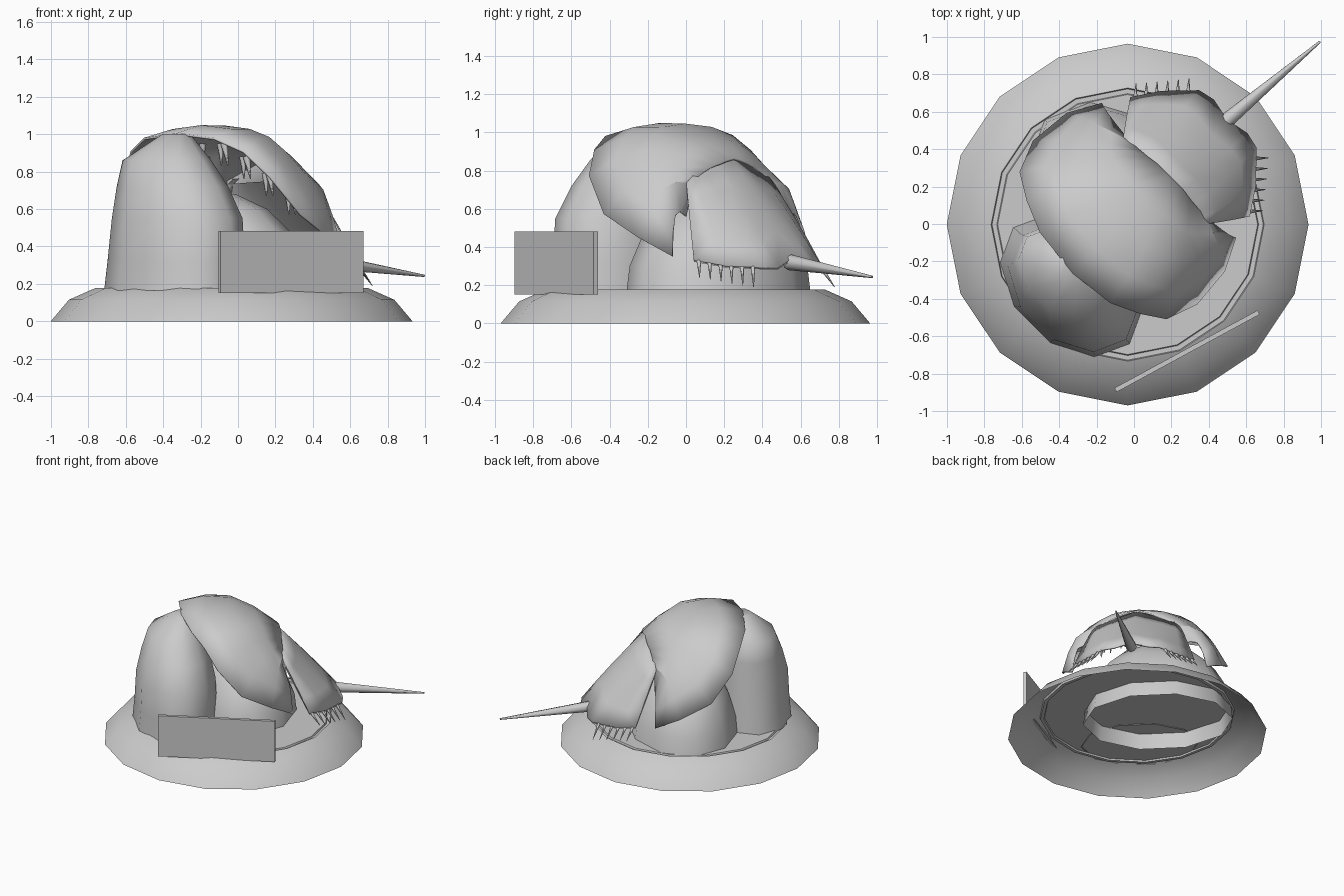
import bpy, bmesh, math
from mathutils import Vector

if "Cube" in bpy.data.objects:
    bpy.data.objects.remove(bpy.data.objects["Cube"])

S = math.sqrt(0.5)


def world(a, l, z):
    """Animal frame (a = toward tail, l = sideways) to world."""
    return Vector((0.17 + S * (a + l), 0.23 + S * (a - l), z))


def finish(name, verts, faces, angle=35, thick=0):
    me = bpy.data.meshes.new(name)
    me.from_pydata(verts, [], faces)
    bm = bmesh.new()
    bm.from_mesh(me)
    bmesh.ops.remove_doubles(bm, verts=bm.verts, dist=0.0005)
    bmesh.ops.recalc_face_normals(bm, faces=bm.faces)
    bm.to_mesh(me)
    bm.free()
    ob = bpy.data.objects.new(name, me)
    bpy.context.collection.objects.link(ob)
    bpy.ops.object.select_all(action='DESELECT')
    ob.select_set(True)
    bpy.context.view_layer.objects.active = ob
    bpy.ops.object.shade_smooth_by_angle(angle=math.radians(angle))
    if thick:
        mod = ob.modifiers.new("thickness", 'SOLIDIFY')
        mod.thickness = thick
        mod.offset = 0
    return ob


def rings(name, sections, n, turn=0, angle=35):
    """Loft of ellipses (z, cx, cy, rx, ry), closed on top and open below."""
    verts, faces = [], []
    c, s = math.cos(turn), math.sin(turn)
    for z, cx, cy, rx, ry in sections:
        for i in range(n):
            t = 2 * math.pi * i / n
            u, v = rx * math.cos(t), ry * math.sin(t)
            verts.append((cx + u * c - v * s, cy + u * s + v * c, z))
    for k in range(len(sections) - 1):
        for i in range(n):
            j = (i + 1) % n
            faces.append((k*n + i, k*n + j, (k+1)*n + j, (k+1)*n + i))
    faces.append(tuple(range(len(verts) - n, len(verts))))
    return finish(name, verts, faces, angle)


def shell(name, feet, margin, bulge, far_width=1.0, thick=0.012, steps=4):
    """Mirrored domed plate between a hinge line and an outer margin."""
    verts, faces = [], []
    for side in (1, -1):
        start = len(verts)
        for f, m in zip(feet, margin):
            m = Vector(m)
            if side < 0:
                m.y *= far_width
            for k in range(steps + 1):
                t = k / steps
                a, l, z = Vector(f).lerp(m, t)
                h = bulge * math.sin(math.pi * t)
                verts.append(world(a, side * (l + 0.25 * h * min(1, l * 4)), z + h))
        w = steps + 1
        for r in range(len(feet) - 1):
            for k in range(steps):
                p = start + r * w + k
                faces.append((p, p + 1, p + w + 1, p + w))
    return finish(name, verts, faces, 30, thick)


def spike(name, p, q, r, n=6):
    p, q = Vector(p), Vector(q)
    d = (q - p).normalized()
    u = d.orthogonal().normalized()
    v = d.cross(u)
    verts = []
    for centre, rad in ((p, r), (q, r * 0.15)):
        for i in range(n):
            t = 2 * math.pi * i / n
            verts.append(centre + rad * (u * math.cos(t) + v * math.sin(t)))
    faces = [(i, (i+1) % n, n + (i+1) % n, n + i) for i in range(n)]
    faces += [tuple(range(n)), tuple(range(n, 2 * n))]
    return finish(name, verts, faces, 62)


# Display base: sloping open underside, small groove, flat top
rings("display_base", [(z, -0.034, -0.003, r, r) for r, z in (
    (0.967, 0), (0.87, 0.115), (0.73, 0.177), (0.725, 0.16), (0.70, 0.16), (0.695, 0.172))], 16)

# Label plate standing on the rim
bpy.ops.mesh.primitive_cube_add(size=1, location=(0.284, -0.68, 0.317),
                                rotation=(0, 0, math.radians(28.5)))
plate = bpy.context.object
plate.name = "label_plate"
plate.scale = (0.87, 0.025, 0.33)

# Supporting rocks, open underneath
rings("tall_rock", [(0.165, -0.335, -0.33, 0.44, 0.31), (0.32, -0.33, -0.33, 0.425, 0.30),
                    (0.55, -0.325, -0.335, 0.40, 0.29), (0.72, -0.35, -0.30, 0.34, 0.25),
                    (0.86, -0.38, -0.26, 0.27, 0.20), (1.0, -0.33, -0.24, 0.08, 0.07)],
      10, -math.pi / 4, angle=50)
rings("low_rock", [(0.05, -0.09, 0.17, 0.56, 0.42), (0.30, -0.09, 0.17, 0.53, 0.39),
                   (0.48, -0.10, 0.16, 0.43, 0.32), (0.60, -0.11, 0.15, 0.30, 0.23),
                   (0.68, -0.12, 0.13, 0.12, 0.09)], 10, -math.pi / 4, angle=50)

# Front carapace
shell("front_carapace",
      [(.03, 0, .86), (.03, .05, .85), (.03, .10, .835), (.02, .16, .815),
       (.015, .22, .785), (.01, .29, .73), (.014, .34, .56)],
      [(-.70, 0, 1.0), (-.67, .25, .975), (-.60, .40, .905), (-.52, .52, .77),
       (-.35, .58, .57), (-.12, .56, .45), (.05, .475, .35)], 0.11, 1.12)

# Rear carapace: upper sheet and nearly flat underside meeting at the rim
rim = [(.46, 0, .34), (.485, .127, .29), (.465, .215, .29), (.32, .354, .30), (.18, .447, .33)]
shell("rear_carapace",
      [(0, 0, .868), (0, .10, .835), (0, .20, .80), (0, .28, .768), (-.01, .315, .75)],
      rim, 0.012)
shell("rear_underside",
      [(0.01, 0, .75), (0.01, .10, .745), (0.01, .20, .74), (0.01, .28, .735), (-.01, .31, .73)],
      [(a, l, z - 0.008) for a, l, z in rim], -0.005, thick=0)

# Long tail
spike("tail", (0.48, 0.54, 0.32), (0.995, 0.975, 0.243), 0.042, 8)

# Movable spines along both rear edges
for side in (1, -1):
    for i in range(6):
        t = i / 5
        a, l = 0.20 + 0.22 * t, 0.43 - 0.18 * t
        spike("edge_spine", world(a, side * l, 0.325 - 0.03 * t),
              world(a + 0.055, side * (l + 0.05), 0.24 - 0.05 * t), 0.012)

# Short pincer legs beneath the front carapace
for side in (1, -1):
    for a, l, z in ((-.44, .08, .89), (-.34, .15, .82), (-.24, .22, .73), (-.13, .28, .63)):
        for off in (-0.014, 0.014):
            spike("leg", world(a, side * (l + off), z + 0.06),
                  world(a, side * (l + 1.8 * off + 0.02), z - 0.06), 0.02)
